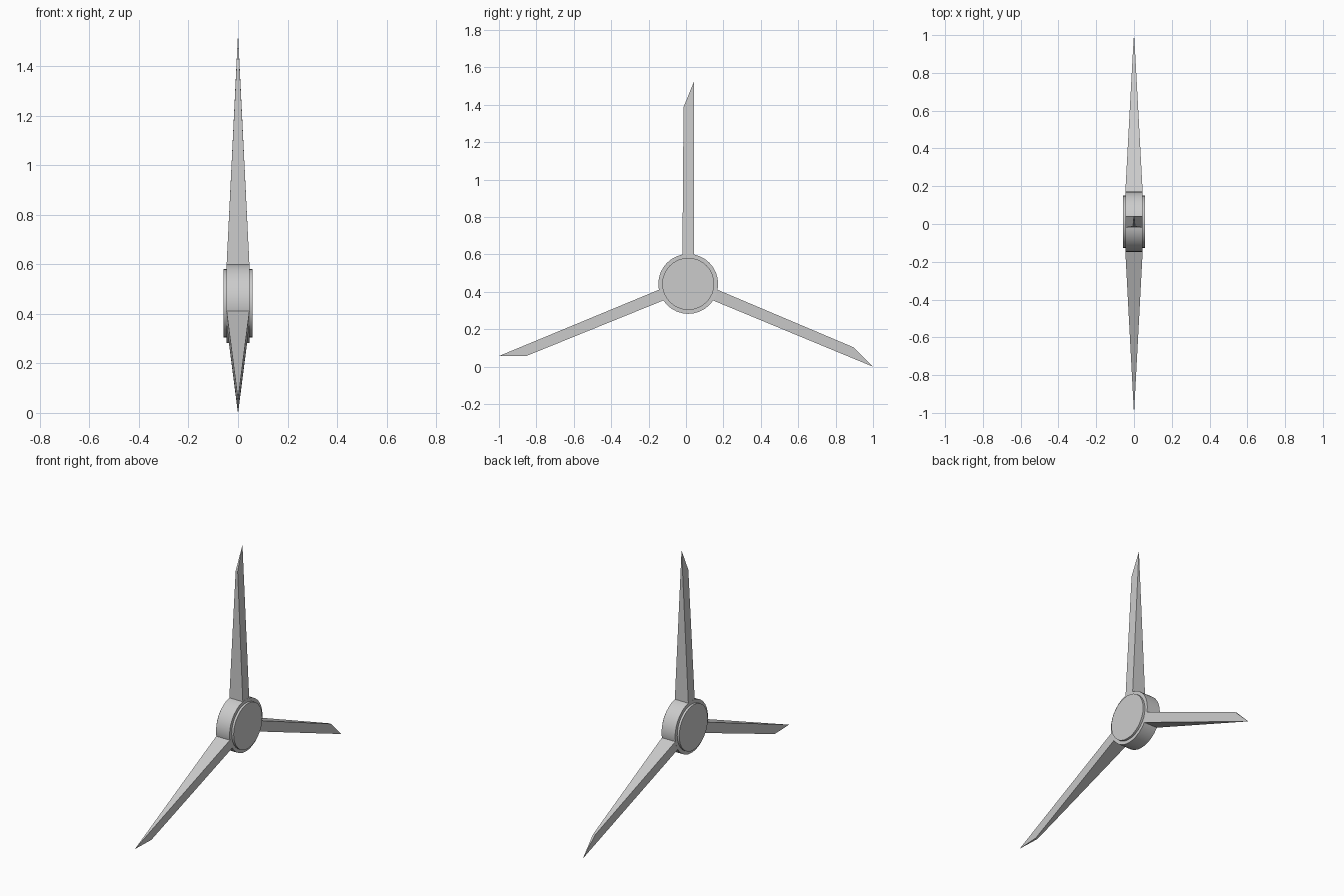
import bpy, bmesh
from math import pi, radians
from mathutils import Matrix

if "Cube" in bpy.data.objects:
    bpy.data.objects.remove(bpy.data.objects["Cube"])

HUB = (0, 0.0119, 0.4428)      # rotor axis position
R = 0.16                       # hub radius
T = 0.046                      # half thickness of the hub rim
TIP = 1.0824                   # axis-to-tip distance
ROOT = 0.156


def disc(name, radius, depth):
    bpy.ops.mesh.primitive_cylinder_add(vertices=32, radius=radius, depth=depth,
                                        location=HUB, rotation=(0, pi / 2, 0))
    ob = bpy.context.object
    ob.name = name
    bpy.ops.object.transform_apply(location=False, rotation=True, scale=False)
    bpy.ops.object.shade_smooth_by_angle(angle=radians(30))
    return ob


def half_thickness(z):
    # blade tapers linearly to a sharp tip
    return max(T * (TIP - z) / (TIP - ROOT), 0.0004)


def blade(name, angle):
    profile = [(-0.031, ROOT), (0.031, ROOT), (0.031, TIP), (-0.025, 0.945)]
    bm = bmesh.new()
    sides = [[bm.verts.new((s * half_thickness(z), y, z)) for y, z in profile]
             for s in (-1, 1)]
    for ring in sides:
        bm.faces.new(ring)
    for i in range(4):
        j = (i + 1) % 4
        bm.faces.new((sides[0][i], sides[0][j], sides[1][j], sides[1][i]))
    bmesh.ops.recalc_face_normals(bm, faces=bm.faces)
    bm.transform(Matrix.Rotation(angle, 4, 'X'))
    me = bpy.data.meshes.new(name)
    bm.to_mesh(me)
    bm.free()
    ob = bpy.data.objects.new(name, me)
    ob.location = HUB
    bpy.context.collection.objects.link(ob)


# Hub rim with a narrower cap standing proud on both faces
disc("hub_rim", R, 2 * T)
disc("hub_cap", 0.139, 0.119)

# Three blades, two wider-spaced at the bottom
for name, deg in (("blade_top", 0), ("blade_left", 112.5), ("blade_right", -112.5)):
    blade(name, radians(deg))
